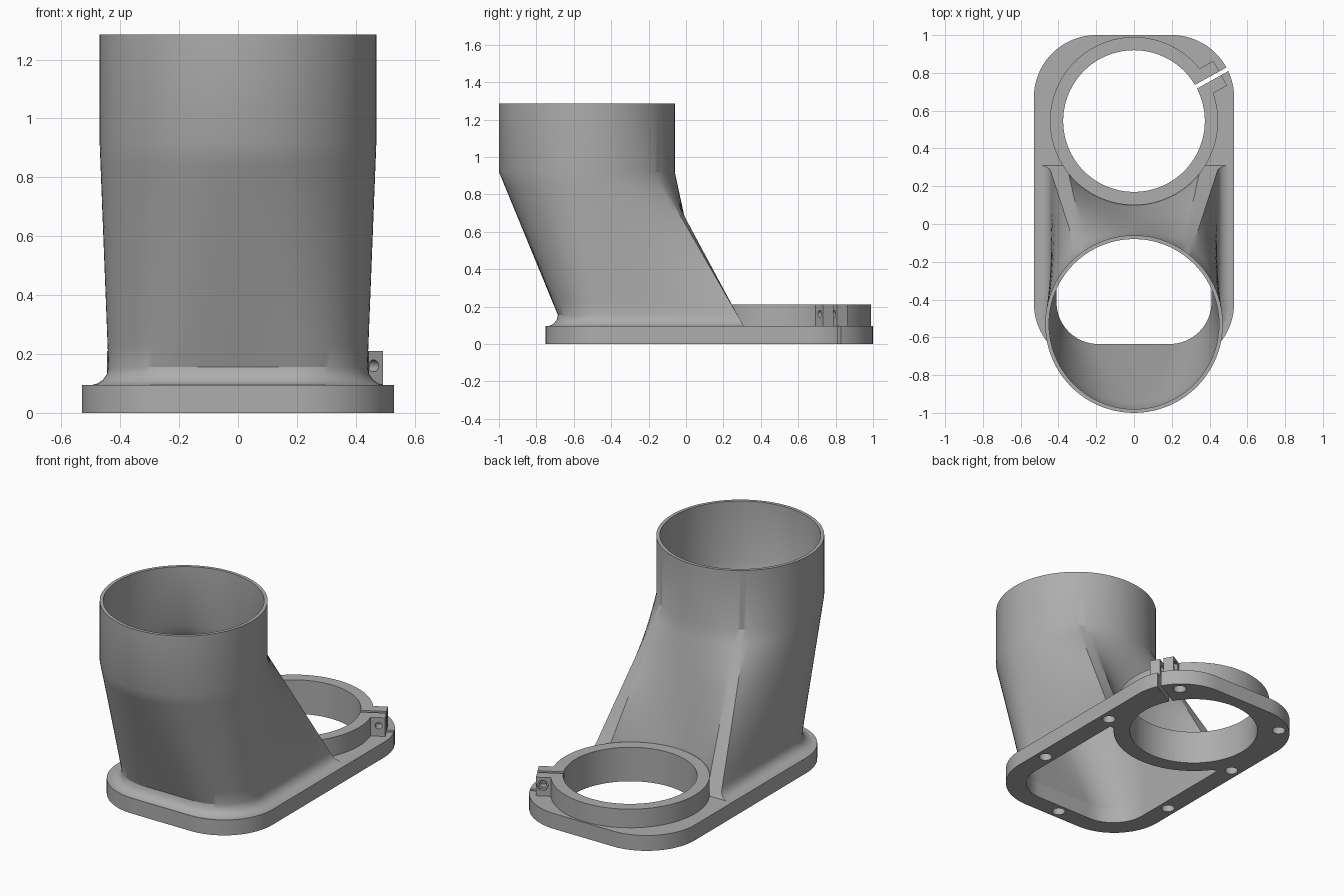
import bpy, bmesh, math
from mathutils import Matrix, Vector

if "Cube" in bpy.data.objects:
    bpy.data.objects.remove(bpy.data.objects["Cube"])

grey = bpy.data.materials.new("plain grey")
grey.use_nodes = True
grey.diffuse_color = (0.42, 0.42, 0.42, 1)
grey.node_tree.nodes["Principled BSDF"].inputs["Base Color"].default_value = grey.diffuse_color

RING_Y = 0.545     # centre of the clamp ring
TUBE_Y = -0.53     # centre of the round tube
PLATE = 0.095      # plate thickness
RIM = 0.21         # top of the clamp
BREAK = 0.92       # height where the duct becomes round
TOP = 1.285
CLAMP_ANGLE = math.radians(29)


def finish(name, bm):
    bmesh.ops.recalc_face_normals(bm, faces=bm.faces)
    mesh = bpy.data.meshes.new(name)
    bm.to_mesh(mesh)
    bm.free()
    mesh.materials.append(grey)
    obj = bpy.data.objects.new(name, mesh)
    bpy.context.collection.objects.link(obj)
    return obj


def skin(name, rings, closed=False):
    """Skin a stack of matching loops; cap the ends or join last to first."""
    bm = bmesh.new()
    loops = [[bm.verts.new(p) for p in ring] for ring in rings]
    pairs = list(zip(loops, loops[1:]))
    if closed:
        pairs.append((loops[-1], loops[0]))
    else:
        bm.faces.new(loops[0])
        bm.faces.new(loops[-1])
    for a, b in pairs:
        for i in range(len(a)):
            j = (i + 1) % len(a)
            bm.faces.new((a[i], a[j], b[j], b[i]))
    return finish(name, bm)


def at(points, z):
    return [(x, y, z) for x, y in points]


def prism(name, points, z0, z1):
    return skin(name, [at(points, z0), at(points, z1)])


def arc(cx, cy, r, a0, a1, n):
    """n points from angle a0 towards a1 in degrees, end left out."""
    angles = [math.radians(a0 + (a1 - a0) * i / n) for i in range(n)]
    return [(cx + r * math.cos(a), cy + r * math.sin(a)) for a in angles]


def line(p, q, n):
    return [tuple(Vector(p).lerp(Vector(q), i / n)) for i in range(n)]


def mirrored(half):
    """Half outline from front centre to back centre, completed on -x."""
    return half + [(-x, y) for x, y in half[-2:0:-1]]


def lower_section(w, front, r, horn, ring_r):
    """Rounded front, straight sides, two horns hugging the clamp ring."""
    tip = math.sqrt(ring_r ** 2 - (RING_Y - horn) ** 2)
    a = math.degrees(math.atan2(horn - RING_Y, tip))
    return mirrored(line((0, front), (w - r, front), 4)
                    + arc(w - r, front + r, r, -90, 0, 18)
                    + line((w, front + r), (w, horn), 16)
                    + line((w, horn), (tip, horn), 3)
                    + arc(0, RING_Y, ring_r, a, -90, 16)
                    + [(0, RING_Y - ring_r)])


def upper_section(r):
    """Circle divided to match the lower section."""
    stops = [(-90, -72, 4), (-72, 0, 18), (0, 51, 16), (51, 57, 3), (57, 90, 16)]
    half = [p for a, b, n in stops for p in arc(0, TUBE_Y, r, a, b, n)]
    return mirrored(half + [(0, TUBE_Y + r)])


def blend(low, high, z0, z1, steps):
    rings = []
    for i in range(steps + 1):
        t = i / steps
        pts = [tuple(Vector(a).lerp(Vector(b), t)) for a, b in zip(low, high)]
        rings.append(at(pts, z0 + (z1 - z0) * t))
    return rings


def cut(obj, cutters):
    bpy.context.view_layer.objects.active = obj
    for c in cutters:
        c.hide_render = True
        mod = obj.modifiers.new("cut", "BOOLEAN")
        mod.operation = "DIFFERENCE"
        mod.solver = "EXACT"
        mod.object = c
        bpy.ops.object.modifier_apply(modifier=mod.name)


def clamp_place(points):
    """Turn (outward, sideways) pairs into the clamp direction."""
    c, s = math.cos(CLAMP_ANGLE), math.sin(CLAMP_ANGLE)
    return [(u * c - t * s, RING_Y + u * s + t * c) for u, t in points]


def rect(u0, u1, t):
    return clamp_place([(u0, -t), (u1, -t), (u1, t), (u0, t)])


def cross_pin(name, r, sides, t0, t1):
    """Cylinder lying across the clamp ears."""
    u, z = 0.485, 0.16
    rings = []
    for t in (t0, t1):
        ring = []
        for a, b in arc(u, z, r, 0, 360, sides):
            x, y = clamp_place([(a, t)])[0]
            ring.append((x, y, b))
        rings.append(ring)
    return skin(name, rings)


# Duct: flared foot, ruled transition, round tube, then back down inside
inner_low = lower_section(0.41, -0.635, 0.22, 0.27, 0.47)
outer, inner = upper_section(0.47), upper_section(0.45)
rings = []
for z, off, horn in [(PLATE, 0.055, 0.31), (0.1, 0.037, 0.307), (0.111, 0.02, 0.3),
                     (0.13, 0.006, 0.29)]:
    rings.append(at(lower_section(0.44 + off, -0.685 - off, 0.26 + off, horn, 0.44), z))
rings += blend(lower_section(0.44, -0.685, 0.26, 0.275, 0.44), outer, 0.155, BREAK, 10)
rings += [at(outer, TOP), at(inner, TOP)]
rings += blend(inner_low, inner, PLATE, BREAK, 10)[::-1]
duct = skin("duct", rings, closed=True)

# Base plate with rounded corners
w, r, front, back = 0.53, 0.33, -0.75, 1.0
plate = prism("base_plate", arc(w - r, front + r, r, -90, 0, 20) + [(w, front + r)]
              + arc(w - r, back - r, r, 0, 90, 20) + [(w - r, back)]
              + arc(r - w, back - r, r, 90, 180, 20) + [(-w, back - r)]
              + arc(r - w, front + r, r, 180, 270, 20) + [(r - w, front)], 0, PLATE)

# Clamp ring and its pair of ears
bore, rim = arc(0, RING_Y, 0.375, 0, 360, 96), arc(0, RING_Y, 0.445, 0, 360, 96)
ring = skin("clamp_ring", [at(bore, PLATE), at(bore, RIM), at(rim, RIM), at(rim, PLATE)],
            closed=True)
ears = prism("clamp_ears", rect(0.40, 0.522, 0.075), PLATE, RIM)

# Cutters: slot, ring bore, duct opening, ear bolt with nut pocket, blind holes
slot = prism("slot_cutter", rect(0.3, 0.8, 0.011), -0.1, 0.4)
bore_cut = prism("bore_cutter", bore, -0.1, 0.4)
opening = prism("opening_cutter", inner_low, -0.1, 0.4)
bolt = cross_pin("bolt_cutter", 0.02, 20, -0.2, 0.2)
nut = cross_pin("nut_cutter", 0.034, 6, 0.055, 0.2)
spots = [(0, -0.69)] + [(s * x, y) for s in (-1, 1)
                        for x, y in ((0.47, -0.25), (0.47, 0.33), (0.38, 0.87))]
holes = [prism("hole_cutter", arc(x, y, 0.038, 0, 360, 24), -0.1, 0.07) for x, y in spots]

cut(plate, [bore_cut, opening, slot] + holes)
cut(ring, [slot])
cut(ears, [slot, bolt, nut])
for c in [slot, bore_cut, opening, bolt, nut] + holes:
    bpy.data.objects.remove(c)

# Smooth the curved walls, keep the edges crisp
bpy.ops.object.select_all(action="DESELECT")
for obj in (duct, plate, ring, ears):
    obj.select_set(True)
bpy.context.view_layer.objects.active = duct
bpy.ops.object.shade_smooth_by_angle(angle=math.radians(28))
